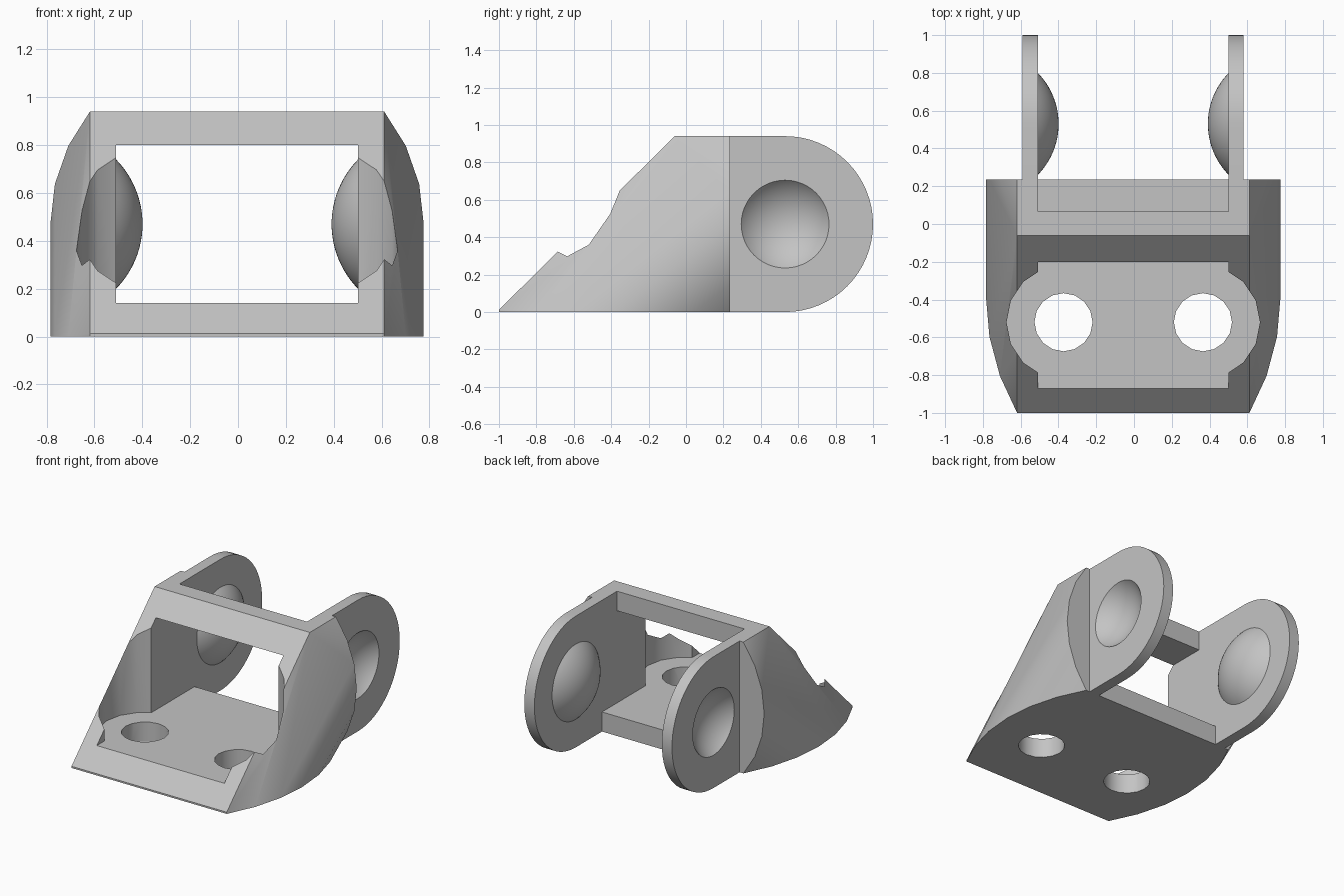
import bpy, bmesh
from math import sin, cos, pi, radians, asin, sqrt
from mathutils import Matrix, Vector

cube = bpy.data.objects.get("Cube")
if cube:
    bpy.data.objects.remove(cube, do_unlink=True)

# Main dimensions
HEIGHT, FLOOR, ROOF = 0.94, 0.14, 0.80
EDGE, BULGE = 0.615, 0.165          # half width at the corners, side bulge
INNER, OUTER = 0.505, 0.585         # faces of the ears
BACK = 0.235                        # back of the housing
PIVOT_Y, PIVOT_Z = 0.53, 0.47       # ear centre

grey = bpy.data.materials.new("plain_grey")
grey.use_nodes = True
COLOUR = (0.55, 0.55, 0.55, 1)
grey.diffuse_color = COLOUR
grey.node_tree.nodes["Principled BSDF"].inputs["Base Color"].default_value = COLOUR


def finish(name, bm):
    """Turn a bmesh into a linked object."""
    bmesh.ops.recalc_face_normals(bm, faces=bm.faces[:])
    mesh = bpy.data.meshes.new(name)
    bm.to_mesh(mesh)
    bm.free()
    obj = bpy.data.objects.new(name, mesh)
    bpy.context.collection.objects.link(obj)
    mesh.materials.append(grey)
    return obj


def box(name, low, high):
    bm = bmesh.new()
    low, high = Vector(low), Vector(high)
    bmesh.ops.create_cube(bm, size=1, matrix=Matrix.Translation((low + high) / 2)
                          @ Matrix.Diagonal((*(high - low), 1)))
    return finish(name, bm)


def post(name, x, y, radius, z0, z1, sides):
    """Upright cylinder."""
    bm = bmesh.new()
    bmesh.ops.create_cone(bm, cap_ends=True, segments=sides, radius1=radius, radius2=radius,
                          depth=z1 - z0, matrix=Matrix.Translation((x, y, (z0 + z1) / 2)))
    return finish(name, bm)


def ball(name, x, radius, clip=None):
    """Sphere on the pivot axis, optionally keeping only the part inside |x| < clip."""
    bm = bmesh.new()
    bmesh.ops.create_uvsphere(bm, u_segments=48, v_segments=48, radius=radius,
                              matrix=Matrix.Translation((x, PIVOT_Y, PIVOT_Z))
                              @ Matrix.Rotation(pi / 2, 4, 'Y'))
    if clip:
        side = 1 if x > 0 else -1
        bmesh.ops.bisect_plane(bm, geom=bm.verts[:] + bm.edges[:] + bm.faces[:],
                               plane_co=(side * clip, 0, 0), plane_no=(side, 0, 0),
                               clear_outer=True)
        bmesh.ops.holes_fill(bm, edges=[e for e in bm.edges if e.is_boundary], sides=0)
    return finish(name, bm)


def combine(target, tool, operation):
    """Apply a boolean and discard the tool."""
    mod = target.modifiers.new("boolean", 'BOOLEAN')
    mod.operation, mod.solver, mod.object = operation, 'EXACT', tool
    bpy.context.view_layer.objects.active = target
    bpy.ops.object.modifier_apply(modifier=mod.name)
    bpy.data.objects.remove(tool, do_unlink=True)


def arc(half, steps=6):
    """Points (along, outward) of a shallow arc over a chord."""
    radius = (half ** 2 + BULGE ** 2) / (2 * BULGE)
    top = asin(half / radius)
    for i in range(steps + 1):
        a = -top + 2 * top * i / steps
        yield radius * sin(a), radius * cos(a) - radius + BULGE


# Housing: hull of the floor arcs, the back arcs and the sloping front
bm = bmesh.new()
middle, half = (BACK - 1) / 2, (BACK + 1) / 2
for side in (-1, 1):
    for along, out in arc(half):
        bm.verts.new((side * (EDGE + out), middle + along, 0))
    for along, out in arc(HEIGHT / 2):
        bm.verts.new((side * (EDGE + out), BACK, HEIGHT / 2 + along))
    bm.verts.new((side * EDGE, -1, 0.012))
    bm.verts.new((side * EDGE, -0.06, HEIGHT))
bmesh.ops.remove_doubles(bm, verts=bm.verts[:], dist=0.0005)
bmesh.ops.convex_hull(bm, input=bm.verts[:])
bmesh.ops.dissolve_limit(bm, angle_limit=radians(0.5), verts=bm.verts[:], edges=bm.edges[:])
housing = finish("hinge_bracket", bm)

# Front window, and the gap behind the top bar
combine(housing, box("window", (-INNER, -1.5, FLOOR), (INNER, 1.5, ROOF)), 'DIFFERENCE')
combine(housing, box("rear_gap", (-INNER, 0.065, FLOOR), (INNER, 1.5, 1.5)), 'DIFFERENCE')

for side in (-1, 1):
    # Bolt hole with a wider clearance above the floor
    x = side * 0.369
    combine(housing, post("clearance", x, -0.52, 0.302, FLOOR, 0.79, 16), 'DIFFERENCE')
    combine(housing, post("bolt_hole", x, -0.52, 0.154, -0.2, 0.3, 16), 'DIFFERENCE')

    # Ear: slab with a rounded end
    bm = bmesh.new()
    outline = [(0.15, HEIGHT), (0.15, 0)]
    for i in range(33):
        a = -pi / 2 + pi * i / 32
        outline.append((PIVOT_Y + 0.47 * cos(a), PIVOT_Z + 0.47 * sin(a)))
    face = bm.faces.new([bm.verts.new((side * INNER, y, z)) for y, z in outline])
    new = bmesh.ops.extrude_face_region(bm, geom=[face])["geom"]
    bmesh.ops.translate(bm, vec=(side * (OUTER - INNER), 0, 0),
                        verts=[v for v in new if isinstance(v, bmesh.types.BMVert)])
    ear = finish("ear", bm)

    # Domed boss inside, matching dimple outside
    centre = side * 0.781
    combine(ear, ball("boss", centre, 0.386, clip=0.55), 'UNION')
    combine(ear, ball("dimple", centre, 0.306), 'DIFFERENCE')
    combine(housing, ear, 'UNION')

housing.location.x = -0.004
bpy.ops.object.select_all(action='DESELECT')
housing.select_set(True)
bpy.context.view_layer.objects.active = housing
bpy.ops.object.shade_smooth_by_angle(angle=radians(30))
